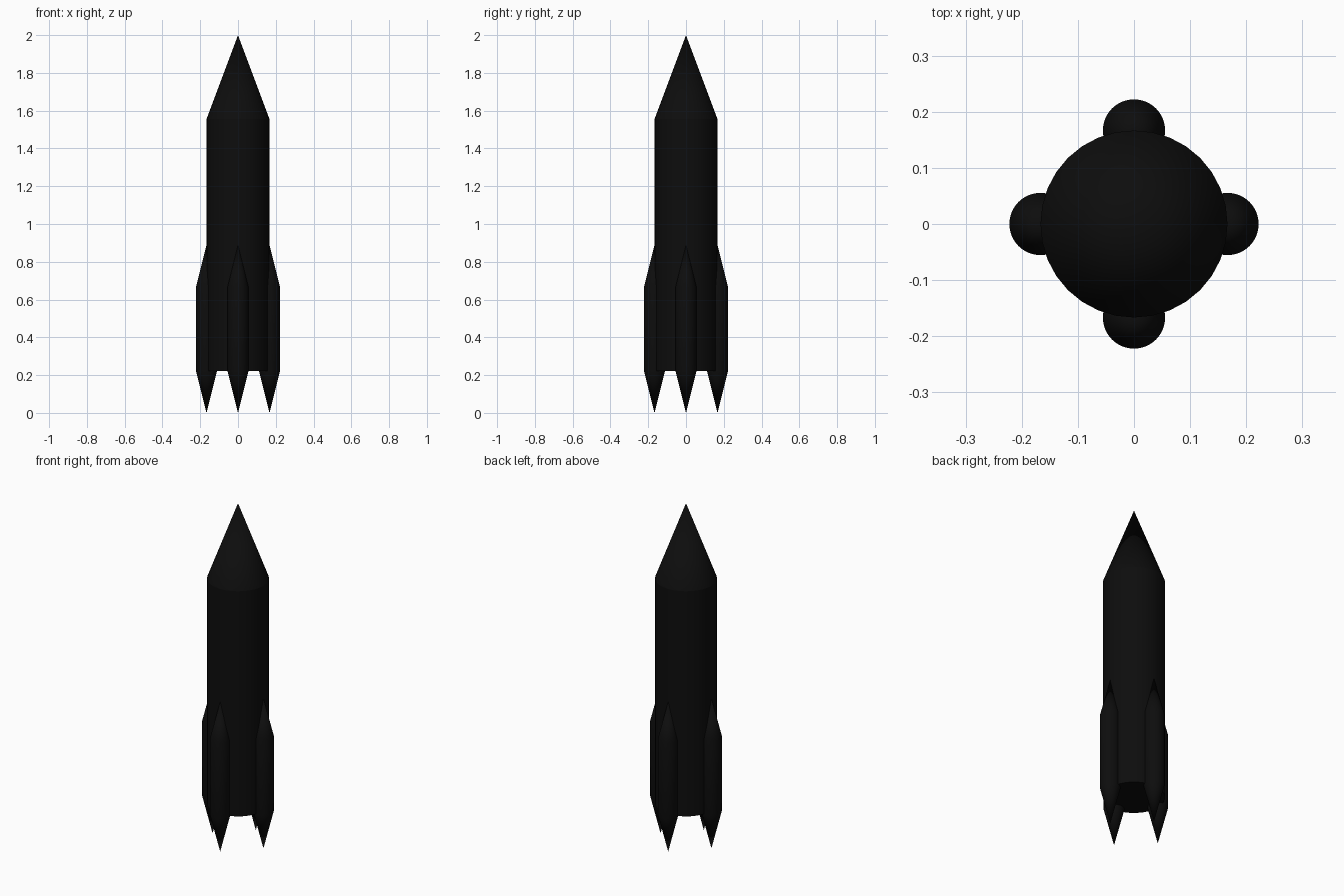
import bpy, bmesh
from math import cos, sin, pi, radians

if "Cube" in bpy.data.objects:
    bpy.data.objects.remove(bpy.data.objects["Cube"])

U = 2 / 9          # base module: the rocket is nine modules tall
SIDES = 32

black = bpy.data.materials.new("black_paint")
black.diffuse_color = (0.004, 0.004, 0.004, 1)
black.use_nodes = True
black.node_tree.nodes["Principled BSDF"].inputs["Base Color"].default_value = black.diffuse_color


def lathe(name, profile, x=0.0, y=0.0):
    """Revolve (radius, z) points around a vertical axis; radius 0 is a tip or cap centre."""
    bm = bmesh.new()
    rings = []
    for r, z in profile:
        if r == 0:
            rings.append([bm.verts.new((0, 0, z))] * SIDES)
        else:
            rings.append([bm.verts.new((r * cos(2 * pi * i / SIDES), r * sin(2 * pi * i / SIDES), z))
                          for i in range(SIDES)])
    for low, high in zip(rings, rings[1:]):
        for i in range(SIDES):
            j = (i + 1) % SIDES
            corners = dict.fromkeys((low[i], low[j], high[j], high[i]))
            bm.faces.new(list(corners))
    bmesh.ops.recalc_face_normals(bm, faces=bm.faces)
    mesh = bpy.data.meshes.new(name)
    bm.to_mesh(mesh)
    bm.free()
    mesh.materials.append(black)
    obj = bpy.data.objects.new(name, mesh)
    bpy.context.collection.objects.link(obj)
    obj.location = (x, y, 0)
    bpy.ops.object.select_all(action='DESELECT')
    obj.select_set(True)
    bpy.context.view_layer.objects.active = obj
    bpy.ops.object.shade_smooth_by_angle(angle=radians(15))
    return obj


R = 0.75 * U       # hull radius
B = 0.25 * U       # booster radius

# Main hull with flat base, and nose cone
lathe("hull", [(0, U), (R, U), (R, 7 * U), (0, 9 * U)])

# Four boosters, pointed at both ends, centred on the hull surface
for k, side in enumerate(("right", "back", "left", "front")):
    a = k * pi / 2
    lathe(side + "_booster", [(0, 0), (B, U), (B, 3 * U), (0, 4 * U)], R * cos(a), R * sin(a))
